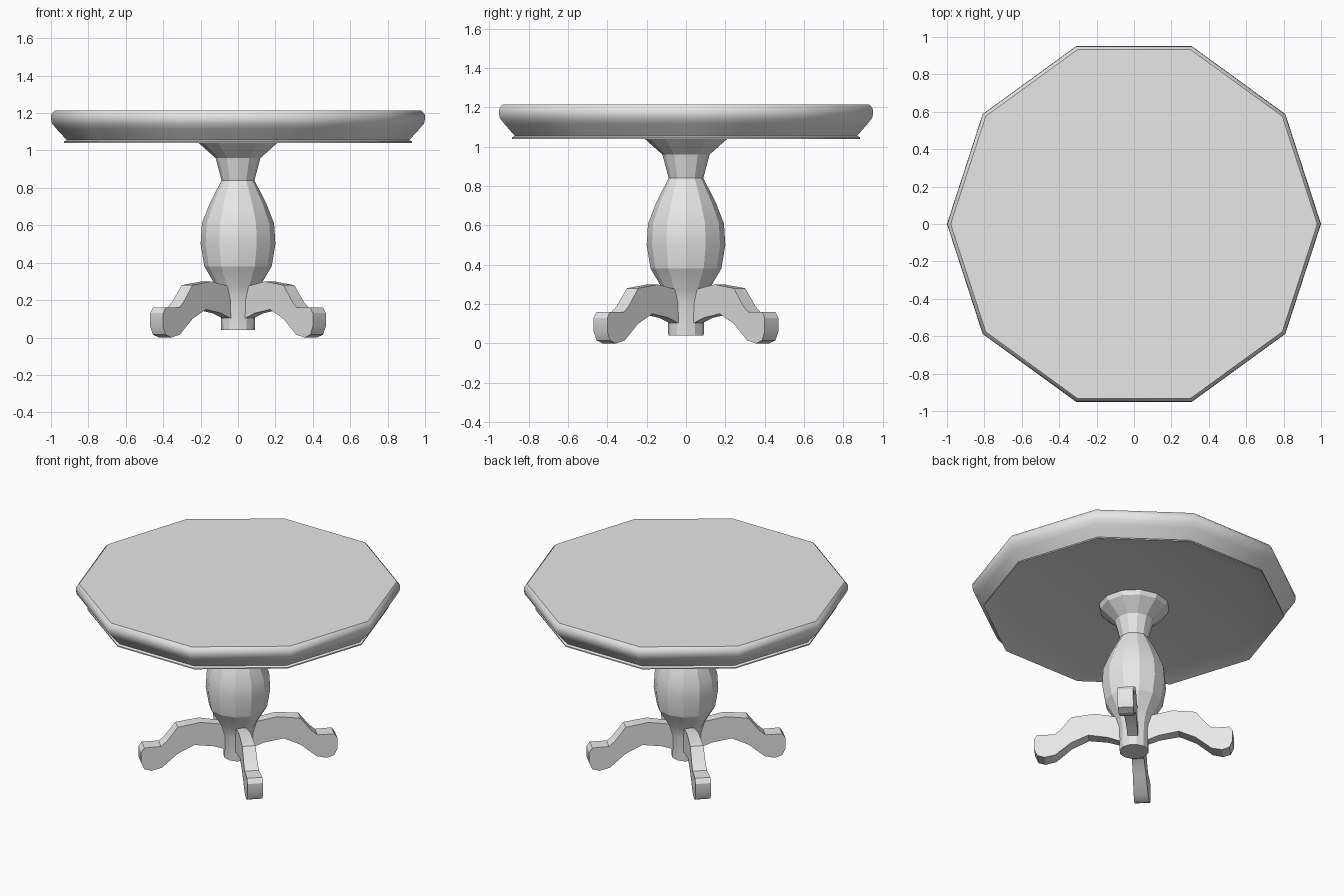
import bpy
import bmesh
from math import cos, sin, pi, radians
from mathutils import Matrix

cube = bpy.data.objects.get("Cube")
if cube:
    bpy.data.objects.remove(cube, do_unlink=True)

GREY = (0.8, 0.8, 0.8, 1.0)
grey = bpy.data.materials.new("plain_grey")
grey.use_nodes = True
grey.diffuse_color = GREY
for node in grey.node_tree.nodes:
    if node.type == "BSDF_PRINCIPLED":
        node.inputs["Base Color"].default_value = GREY


def finish(bm, name, angle):
    """Turn a bmesh into a shaded object."""
    bmesh.ops.recalc_face_normals(bm, faces=bm.faces)
    mesh = bpy.data.meshes.new(name)
    bm.to_mesh(mesh)
    bm.free()
    mesh.materials.append(grey)
    obj = bpy.data.objects.new(name, mesh)
    bpy.context.collection.objects.link(obj)
    bpy.ops.object.select_all(action="DESELECT")
    obj.select_set(True)
    bpy.context.view_layer.objects.active = obj
    bpy.ops.object.shade_smooth_by_angle(angle=radians(angle))
    return obj


def lathe(name, profile, sides, angle):
    """Revolve (radius, height) points into a capped solid."""
    bm = bmesh.new()
    rings = []
    for r, z in profile:
        rings.append([bm.verts.new((r * cos(2 * pi * i / sides),
                                    r * sin(2 * pi * i / sides), z))
                      for i in range(sides)])
    for low, high in zip(rings, rings[1:]):
        for i in range(sides):
            j = (i + 1) % sides
            bm.faces.new((low[i], low[j], high[j], high[i]))
    bm.faces.new(rings[0][::-1])
    bm.faces.new(rings[-1])
    return finish(bm, name, angle)


def leg(name, outline, turn):
    """Side outline given thickness, widening towards the foot."""
    bm = bmesh.new()
    sides = []
    for s in (-1, 1):
        sides.append([bm.verts.new((u, s * (0.028 + 0.034 * u), z))
                      for u, z in outline])
    bm.faces.new(sides[0])
    bm.faces.new(sides[1][::-1])
    count = len(outline)
    for i in range(count):
        j = (i + 1) % count
        bm.faces.new((sides[0][i], sides[0][j], sides[1][j], sides[1][i]))
    bm.transform(Matrix.Rotation(turn, 4, "Z"))
    return finish(bm, name, 30)


# Ten-sided top with a moulded rim and a shallow recess underneath
lathe("table_top", [
    (0.81, 1.07), (0.93, 1.04), (0.93, 1.048), (0.915, 1.055),
    (0.97, 1.115), (0.995, 1.145), (1.0, 1.17), (0.998, 1.195),
    (0.98, 1.215)], 10, 40)

# Turned pedestal running down between the legs
lathe("pedestal", [
    (0.09, 0.04), (0.095, 0.2), (0.115, 0.27), (0.18, 0.38),
    (0.2, 0.5), (0.193, 0.61), (0.15, 0.72), (0.088, 0.84),
    (0.12, 0.96), (0.21, 1.04), (0.22, 1.075)], 12, 20)

# Four curved legs on the diagonals
leg_outline = [
    (0.05, 0.09), (0.16, 0.13), (0.28, 0.15), (0.385, 0.10),
    (0.485, 0.015), (0.55, 0.0), (0.595, 0.015), (0.615, 0.06),
    (0.615, 0.13), (0.595, 0.16), (0.49, 0.16), (0.455, 0.19),
    (0.385, 0.28), (0.24, 0.30), (0.05, 0.265)]
for i, part in enumerate(("back_left", "back_right",
                          "front_right", "front_left")):
    leg(part + "_leg", leg_outline, pi / 4 + i * pi / 2)
